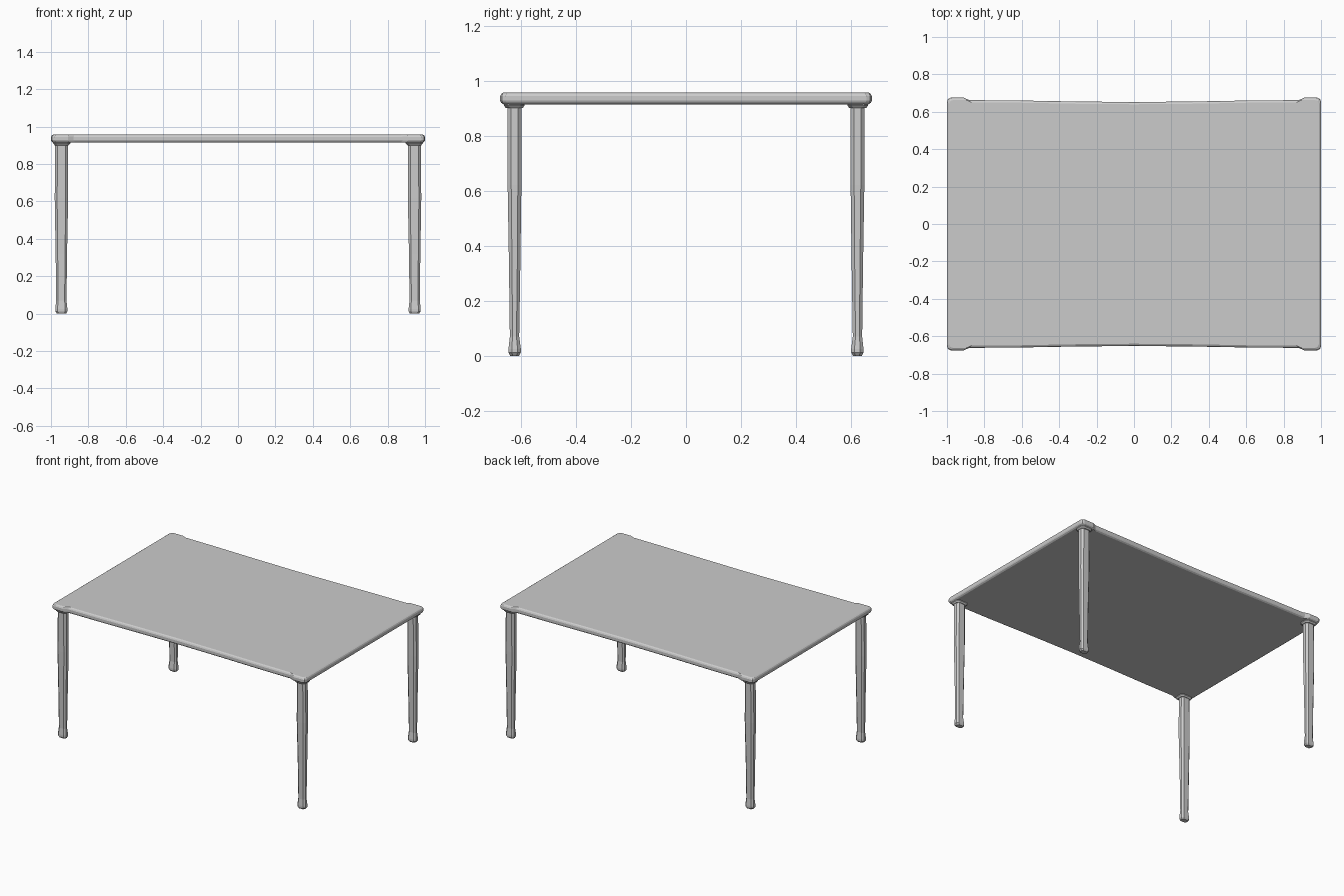
import bpy, bmesh

if "Cube" in bpy.data.objects:
    bpy.data.objects.remove(bpy.data.objects["Cube"])


def loft(name, rings):
    """Skin a stack of equal-length rings and cap both ends."""
    bm = bmesh.new()
    loops = [[bm.verts.new(p) for p in ring] for ring in rings]
    n = len(loops[0])
    for a, b in zip(loops, loops[1:]):
        for i in range(n):
            j = (i + 1) % n
            bm.faces.new((a[i], a[j], b[j], b[i]))
    bm.faces.new(loops[0])
    bm.faces.new(loops[-1])
    bmesh.ops.recalc_face_normals(bm, faces=bm.faces)
    mesh = bpy.data.meshes.new(name)
    bm.to_mesh(mesh)
    bm.free()
    obj = bpy.data.objects.new(name, mesh)
    bpy.context.collection.objects.link(obj)
    return obj


def chamfered_ring(x0, x1, y0, y1, c, z):
    """Rectangle with cut corners, eight points."""
    return [(x0 + c, y0, z), (x1 - c, y0, z), (x1, y0 + c, z), (x1, y1 - c, z),
            (x1 - c, y1, z), (x0 + c, y1, z), (x0, y1 - c, z), (x0, y0 + c, z)]


def mirrored(point, sx, sy):
    return (point[0] * sx, point[1] * sy, point[2])


# Tabletop: slightly waisted long edges, proud rounded corners, bevelled rim
quarter = [(1.0, 0.655), (0.994, 0.669), (0.98, 0.675), (0.91, 0.675),
           (0.88, 0.662), (0.65, 0.661), (0.32, 0.655)]
half = quarter + [(0, 0.652)] + [(-x, y) for x, y in reversed(quarter)]
outline = half + [(-x, -y) for x, y in half if x != 0]
outline.insert(len(half) + len(quarter), (0, -0.652))


def top_ring(inset, z):
    def move(v):
        return v - inset if v > 0.5 else v + inset if v < -0.5 else v
    return [(move(x), move(y), z) for x, y in outline]


loft("tabletop", [top_ring(0.012, 0.914), top_ring(0.003, 0.92), top_ring(0, 0.927),
                  top_ring(0, 0.944), top_ring(0.004, 0.952), top_ring(0.012, 0.957)])

# Leg sections from the floor up: x0, x1, y0, y1, chamfer, z
leg = [(0.919, 0.968, 0.606, 0.639, 0.010, 0.0),
       (0.912, 0.977, 0.600, 0.645, 0.012, 0.012),
       (0.912, 0.977, 0.600, 0.645, 0.012, 0.025),
       (0.917, 0.972, 0.606, 0.640, 0.010, 0.07),
       (0.914, 0.975, 0.602, 0.643, 0.011, 0.32),
       (0.908, 0.980, 0.598, 0.648, 0.013, 0.62),
       (0.909, 0.977, 0.597, 0.648, 0.013, 0.905)]

# Corner bracket flaring into the tabletop
bracket = [(0.905, 0.980, 0.594, 0.654, 0.014, 0.900),
           (0.896, 0.988, 0.586, 0.662, 0.016, 0.909),
           (0.896, 0.988, 0.586, 0.662, 0.016, 0.920)]

for side, sx in (("left", -1), ("right", 1)):
    for end, sy in (("front", -1), ("back", 1)):
        for part, sections in (("leg", leg), ("bracket", bracket)):
            loft(f"{end}_{side}_{part}",
                 [[mirrored(p, sx, sy) for p in chamfered_ring(*s)] for s in sections])
